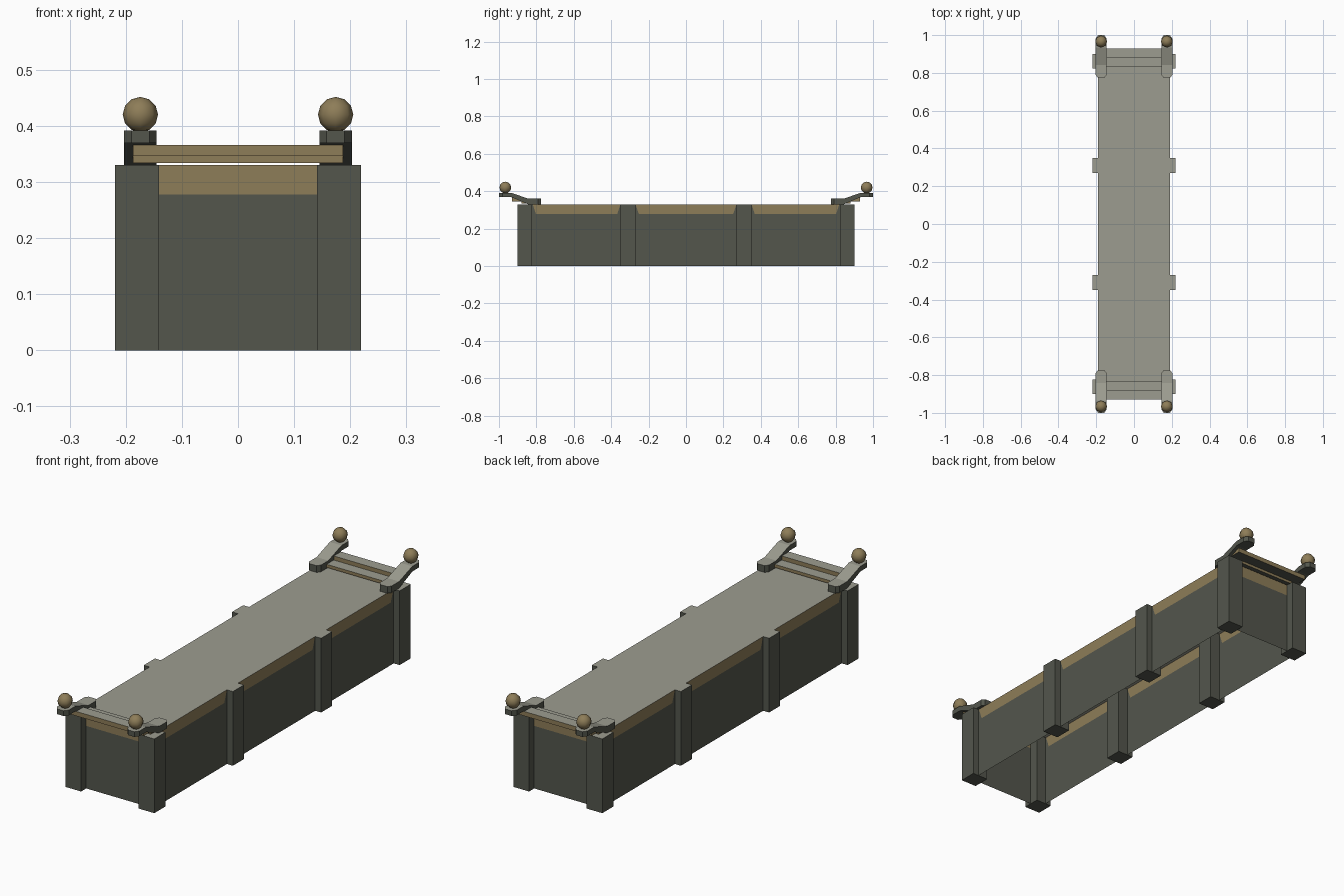
import bpy, bmesh
from mathutils import Vector

if "Cube" in bpy.data.objects:
    bpy.data.objects.remove(bpy.data.objects["Cube"])


def material(name, rgb):
    m = bpy.data.materials.new(name)
    m.diffuse_color = (*rgb, 1)
    m.use_nodes = True
    m.node_tree.nodes["Principled BSDF"].inputs["Base Color"].default_value = m.diffuse_color
    return m


MATS = [material("dark grey green", (0.087, 0.093, 0.073)),
        material("pale grey top", (0.335, 0.335, 0.28)),
        material("old brass", (0.27, 0.205, 0.098))]
DARK, PALE, BRASS = 0, 1, 2


def finish(bm, name, rule=None):
    """Turn a bmesh into an object, colouring faces with a rule."""
    bm.normal_update()
    if rule:
        for f in bm.faces:
            f.material_index = rule(f)
    me = bpy.data.meshes.new(name)
    bm.to_mesh(me)
    bm.free()
    for m in MATS:
        me.materials.append(m)
    ob = bpy.data.objects.new(name, me)
    bpy.context.collection.objects.link(ob)
    return ob


def box(name, lo, hi, rule):
    bm = bmesh.new()
    bmesh.ops.create_cube(bm, size=1)
    for v in bm.verts:
        v.co = [(a + b) / 2 + c * (b - a) for a, b, c in zip(lo, hi, v.co)]
    return finish(bm, name, rule)


def pale_top(f):
    return PALE if f.normal.z > 0.5 else DARK


H = 0.33           # body height
BAND = 0.278       # bottom of the brass band
PX, PY = 0.19, 0.865   # panel planes


def add_face(bm, pts, outward, mat):
    f = bm.faces.new([bm.verts.new(p) for p in pts])
    f.normal_update()
    if f.normal.dot(outward) < 0:
        f.normal_flip()
    f.material_index = mat


def add_bay(bm, place, outward, a, b, ta, tb, slope):
    """One panel bay: dark sheet with a trapezoid band along its top."""
    dark = [(a, 0), (b, 0), (b, H), (tb, H), (tb - slope, BAND),
            (ta + slope, BAND), (ta, H), (a, H)]
    band = [(ta, H), (tb, H), (tb - slope, BAND), (ta + slope, BAND)]
    add_face(bm, [place(u, z) for u, z in dark], outward, DARK)
    add_face(bm, [place(u, z) for u, z in band], outward, BRASS)


# Thin panels around the open-bottomed body
for s, side in ((-1, "left"), (1, "right")):
    bm = bmesh.new()
    for a, b, ta, tb in ((-PY, -0.31, -0.82, -0.35), (-0.31, 0.31, -0.27, 0.27),
                         (0.31, PY, 0.35, 0.82)):
        add_bay(bm, lambda u, z: (s * PX, u, z), Vector((s, 0, 0)), a, b, ta, tb, 0.018)
    finish(bm, side + "_panel")
for s, side in ((-1, "front"), (1, "back")):
    bm = bmesh.new()
    add_bay(bm, lambda u, z: (u, s * PY, z), Vector((0, s, 0)), -PX, PX, -0.145, 0.145, 0.0)
    finish(bm, side + "_panel")

# Lid sheet
bm = bmesh.new()
add_face(bm, [(-PX, -PY, H), (PX, -PY, H), (PX, PY, H), (-PX, PY, H)], Vector((0, 0, 1)), PALE)
finish(bm, "lid")

# Posts
for sx in (-1, 1):
    for y in (-0.862, -0.31, 0.31, 0.862):
        box("post", (sx * 0.18 - 0.039, y - 0.039, 0), (sx * 0.18 + 0.039, y + 0.039, H), pale_top)

# Stepped slats at both ends
for sy in (-1, 1):
    for y0, y1, z0, z1 in ((0.83, 0.88, 0.334, 0.348), (0.88, 0.93, 0.346, 0.366)):
        lo, hi = sorted((sy * y0, sy * y1))
        box("end_slat", (-0.187, lo, z0), (0.187, hi, z1),
            lambda f: PALE if f.normal.z > 0.5 else DARK if f.normal.z < -0.5 else BRASS)

# Raised handles (y, bottom, top, half width) and their ball ends
STATIONS = [(0.775, 0.33, 0.36, 0.018), (0.79, 0.33, 0.36, 0.029), (0.842, 0.33, 0.36, 0.029),
            (0.935, 0.369, 0.392, 0.029), (0.982, 0.369, 0.392, 0.029), (1.0, 0.369, 0.392, 0.016)]
for sx in (-1, 1):
    for sy in (-1, 1):
        bm = bmesh.new()
        cx = sx * 0.174
        rings = [[bm.verts.new((cx + dx * w, sy * y, z)) for dx, z in
                  ((-1, z0), (1, z0), (1, z1), (-1, z1))] for y, z0, z1, w in STATIONS]
        for r, q in zip(rings, rings[1:]):
            for i in range(4):
                j = (i + 1) % 4
                bm.faces.new((r[i], r[j], q[j], q[i]))
        bm.faces.new(rings[0])
        bm.faces.new(rings[-1])
        bmesh.ops.recalc_face_normals(bm, faces=bm.faces)
        finish(bm, "handle", pale_top)

        bm = bmesh.new()
        bmesh.ops.create_uvsphere(bm, u_segments=8, v_segments=6, radius=0.0315)
        for f in bm.faces:
            f.smooth = True
        ball = finish(bm, "ball_end", lambda f: BRASS)
        ball.location = (cx, sy * 0.966, 0.42)
